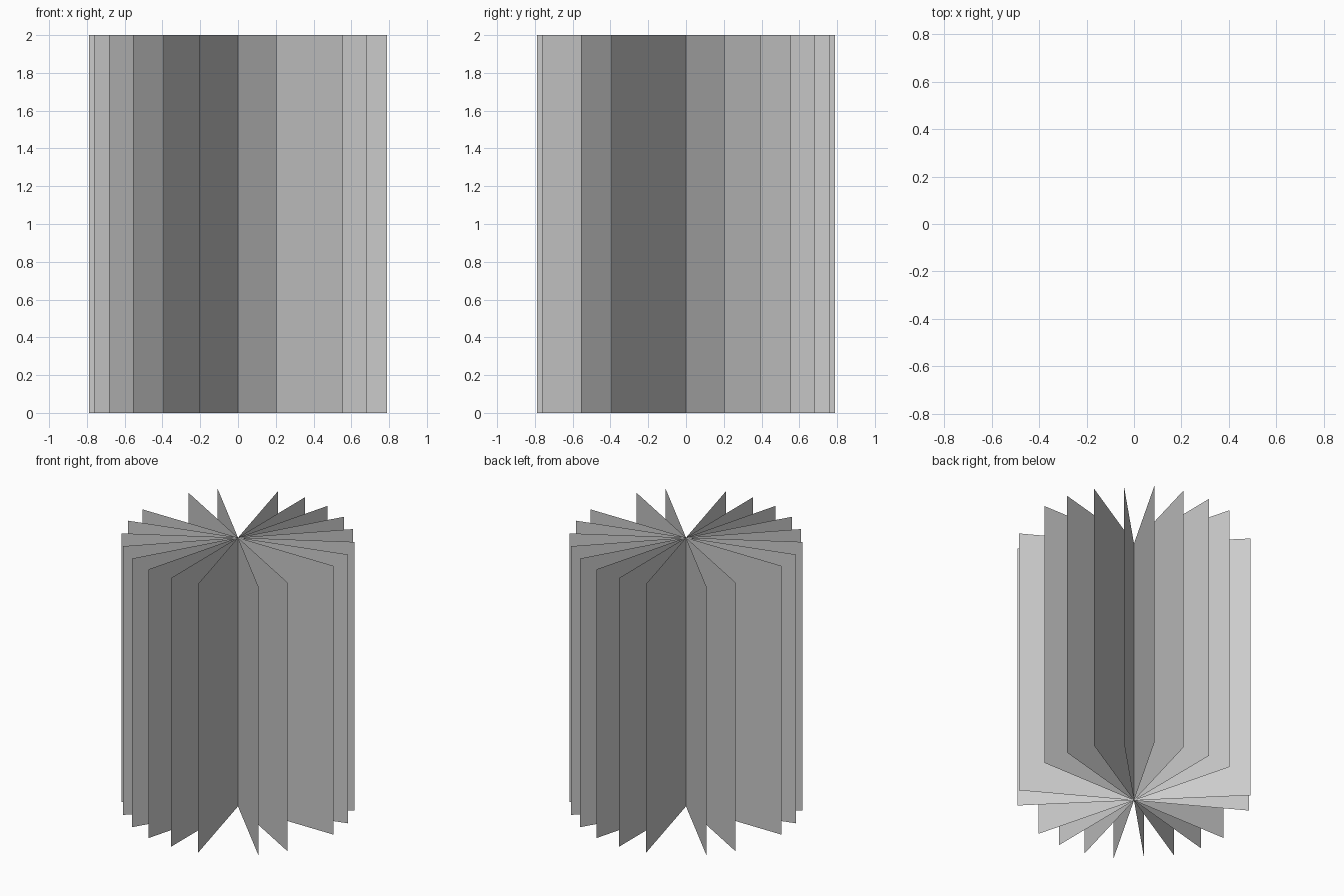
import bpy
from math import radians

if "Cube" in bpy.data.objects:
    bpy.data.objects.remove(bpy.data.objects["Cube"])

HALF_WIDTH = 0.788
HEIGHT = 2.0
# Vertical sheets every 15 degrees, with two left out
ANGLES = [a for a in range(0, 180, 15) if a not in (120, 165)]

# One flat upright sheet, shared by every panel
mesh = bpy.data.meshes.new("panel")
w, h = HALF_WIDTH, HEIGHT
mesh.from_pydata([(-w, 0, 0), (w, 0, 0), (w, 0, h), (-w, 0, h)], [], [(0, 1, 2, 3)])

# Crossed panels fanned around the vertical axis
for angle in ANGLES:
    panel = bpy.data.objects.new(f"crossed_panel_{angle}", mesh)
    panel.rotation_euler.z = radians(angle)
    bpy.context.collection.objects.link(panel)
